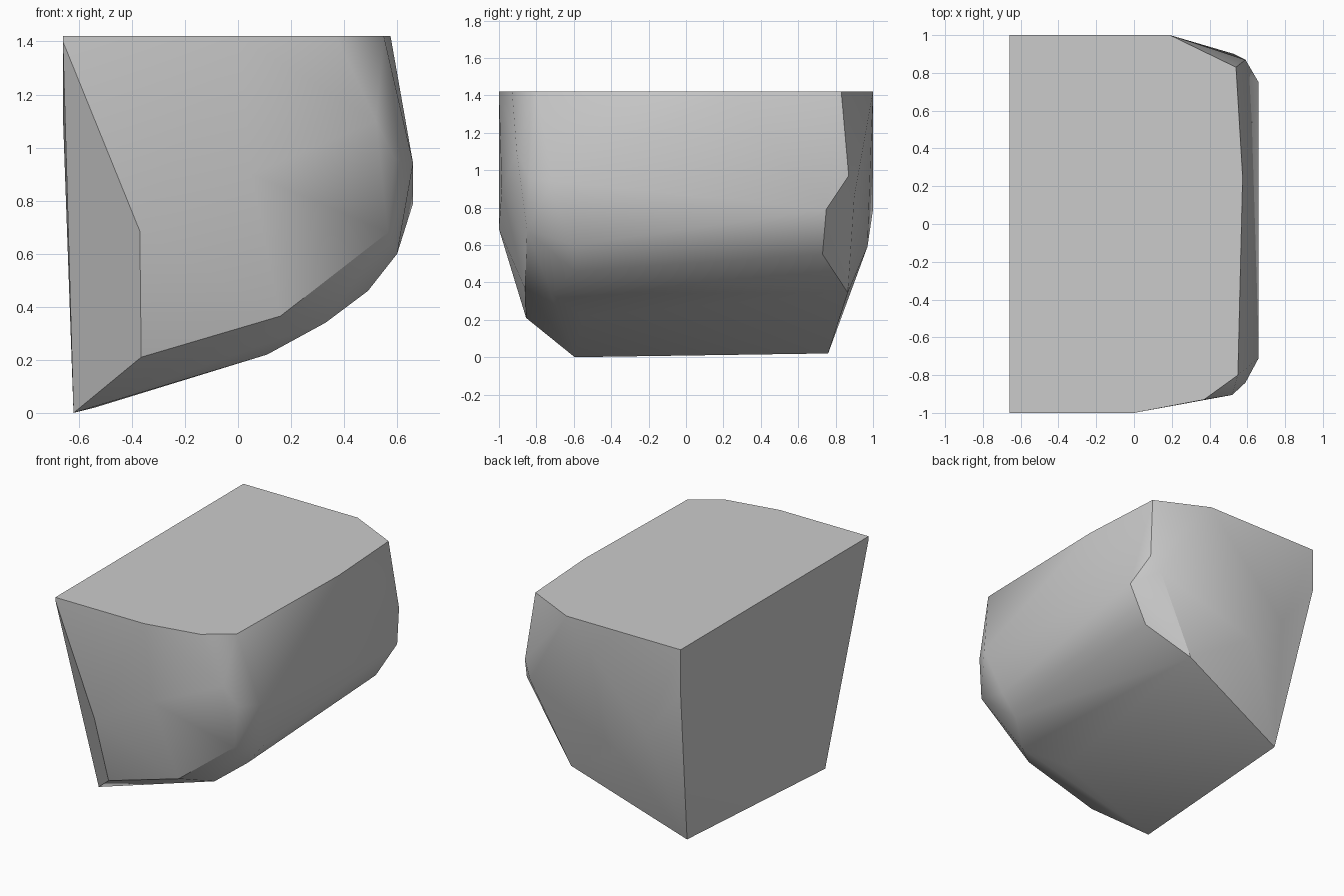
import bpy, bmesh, math

if "Cube" in bpy.data.objects:
    bpy.data.objects.remove(bpy.data.objects["Cube"], do_unlink=True)

TOP = 1.42

# Single plain grey
grey = bpy.data.materials.new("plain_grey")
grey.use_nodes = True
colour = (0.6, 0.6, 0.6, 1)
grey.diffuse_color = colour
grey.node_tree.nodes["Principled BSDF"].inputs["Base Color"].default_value = colour

# Flat top outline
top_outline = [(-.66, -1), (-.66, 1), (.19, 1), (.54, .83),
               (.575, .25), (.55, -.8), (.37, -.93), (0, -1)]
corners = [(x, y, TOP) for x, y in top_outline]

# Front corners, with the slanted facet beside the flat side
corners += [(-.66, -1, 1.4), (-.37, -1, .685), (-.365, -.855, .21),
            (.16, -.86, .365), (.05, -.985, .9)]
# Rounded side
corners += [(.52, -.905, 1.1), (.59, -.84, .96), (.66, -.71, .94),
            (.565, -.85, .68), (.6, -.6, .6), (.66, .75, .79)]
# Back corners
corners += [(.59, .87, .97), (.53, .9, .86), (.515, .73, .55),
            (.25, .865, .345), (-.17, .97, .59), (-.4, 1, .79), (-.66, 1, 1.12)]
# Sloping underside
corners += [(-.62, -.595, 0), (-.54, .76, .02), (.11, -.55, .22),
            (.33, -.72, .34), (.49, -.6, .46)]

# Wrap the corners in a convex solid
bm = bmesh.new()
for c in corners:
    bm.verts.new(c)
hull = bmesh.ops.convex_hull(bm, input=bm.verts)
loose = [v for v in bm.verts if not v.link_faces]
bmesh.ops.delete(bm, geom=loose, context='VERTS')
bmesh.ops.dissolve_limit(bm, angle_limit=math.radians(1),
                         verts=bm.verts, edges=bm.edges)
bmesh.ops.recalc_face_normals(bm, faces=bm.faces)

mesh = bpy.data.meshes.new("block_body")
bm.to_mesh(mesh)
bm.free()
mesh.materials.append(grey)
body = bpy.data.objects.new("block_body", mesh)
bpy.context.collection.objects.link(body)

# Smooth the shallow bends, keep the strong edges sharp
bpy.ops.object.select_all(action='DESELECT')
body.select_set(True)
bpy.context.view_layer.objects.active = body
bpy.ops.object.shade_smooth_by_angle(angle=math.radians(30))
